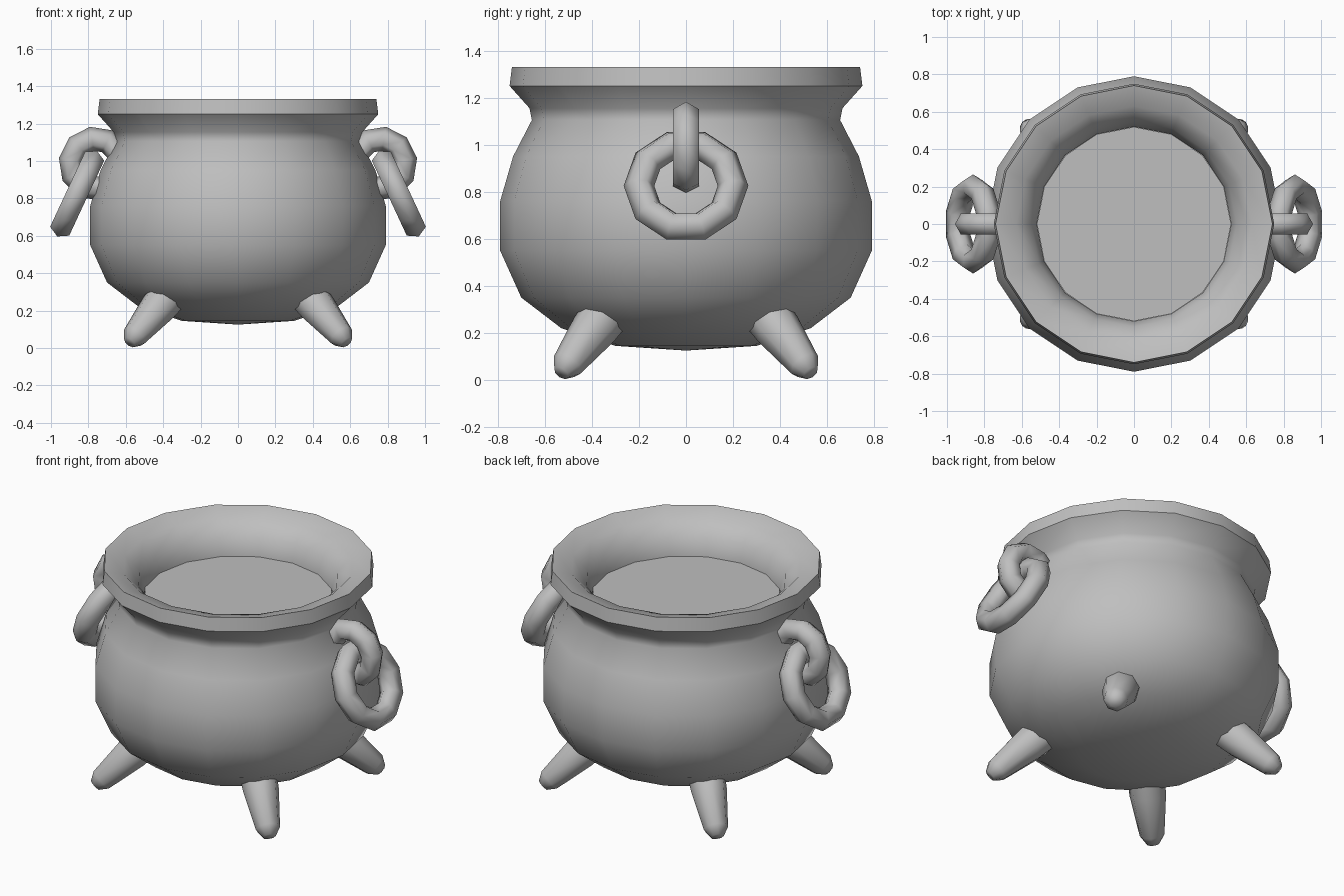
import bpy, bmesh
from math import sin, cos, tau, radians
from mathutils import Matrix, Vector

cube = bpy.data.objects.get("Cube")
if cube:
    bpy.data.objects.remove(cube, do_unlink=True)

# Single iron grey material
iron = bpy.data.materials.new("iron_grey")
iron.use_nodes = True
GREY = (0.52, 0.52, 0.52, 1)
iron.diffuse_color = GREY
iron.node_tree.nodes["Principled BSDF"].inputs["Base Color"].default_value = GREY


def skin(name, loops, matrix=Matrix(), closed=False, angle=45):
    """Bridge a list of equal point loops into a smooth-shaded object."""
    bm = bmesh.new()
    rows = [[bm.verts.new(matrix @ Vector(p)) for p in loop] for loop in loops]
    pairs = list(zip(rows, rows[1:]))
    if closed:
        pairs.append((rows[-1], rows[0]))
    for a, b in pairs:
        for i in range(len(a)):
            j = (i + 1) % len(a)
            bm.faces.new((a[i], a[j], b[j], b[i]))
    if not closed:
        bm.faces.new(rows[-1])
    bmesh.ops.remove_doubles(bm, verts=bm.verts[:], dist=0.0001)
    bmesh.ops.recalc_face_normals(bm, faces=bm.faces[:])
    mesh = bpy.data.meshes.new(name)
    bm.to_mesh(mesh)
    bm.free()
    mesh.materials.append(iron)
    obj = bpy.data.objects.new(name, mesh)
    bpy.context.collection.objects.link(obj)
    bpy.ops.object.select_all(action="DESELECT")
    obj.select_set(True)
    bpy.context.view_layer.objects.active = obj
    bpy.ops.object.shade_smooth_by_angle(angle=radians(angle))
    return obj


def circle(r, z, sides):
    return [(r * cos(tau * i / sides), r * sin(tau * i / sides), z)
            for i in range(sides)]


def lathe(name, profile, sides, matrix=Matrix(), angle=45):
    return skin(name, [circle(r, z, sides) for r, z in profile], matrix, angle=angle)


def torus(name, major, minor, start, matrix):
    """Ten-segment link with a six-sided section, lying in local XY."""
    loops = []
    for i in range(10):
        turn = Matrix.Rotation(start + tau * i / 10, 4, "Z")
        section = [(major + x, 0, y) for x, y, _ in circle(minor, 0, 6)]
        loops.append([turn @ Vector(p) for p in section])
    return skin(name, loops, matrix, closed=True, angle=75)


# Pot: underside, belly, neck, flared rim, rounded inner lip
lathe("pot_body", [
    (0, 0.125), (0.3, 0.145), (0.53, 0.22), (0.7, 0.35), (0.79, 0.55),
    (0.79, 0.76), (0.735, 0.95), (0.655, 1.105), (0.665, 1.155),
    (0.75, 1.25), (0.74, 1.33), (0.63, 1.3), (0.55, 1.22), (0.52, 1.12),
    (0.52, 1.07)], 16)

# Flat surface of the contents
lathe("contents", [(0.519, 1.1), (0.519, 1.12)], 16)

# Linked ring handles on both sides
for side, label in ((1, "left"), (-1, "right")):
    mirror = Matrix.Scale(side, 4, (1, 0, 0))
    upright = Matrix.Rotation(radians(90), 4, "X")
    torus("handle_loop_" + label, 0.135, 0.065, radians(9),
          mirror @ Matrix.Translation((0.76, 0, 0.985)) @ upright)
    hang = Matrix.Rotation(radians(65), 4, "Y")
    torus("handle_ring_" + label, 0.2, 0.065, radians(18),
          mirror @ Matrix.Translation((0.86, 0, 0.825)) @ hang)

# Four splayed tapering feet
tip = Vector((0.58, 0.53, 0.03))
axis = Vector((0.165, 0.15, -0.2))
for sx, lr in ((1, "left"), (-1, "right")):
    for sy, fb in ((-1, "front"), (1, "back")):
        place = (Matrix.Diagonal((sx, sy, 1, 1)) @ Matrix.Translation(tip)
                 @ axis.to_track_quat("Z", "Y").to_matrix().to_4x4())
        lathe(f"{fb}_{lr}_foot",
              [(0.105, -0.42), (0.1, -0.28), (0.068, -0.05), (0.035, 0)],
              8, place, angle=60)
